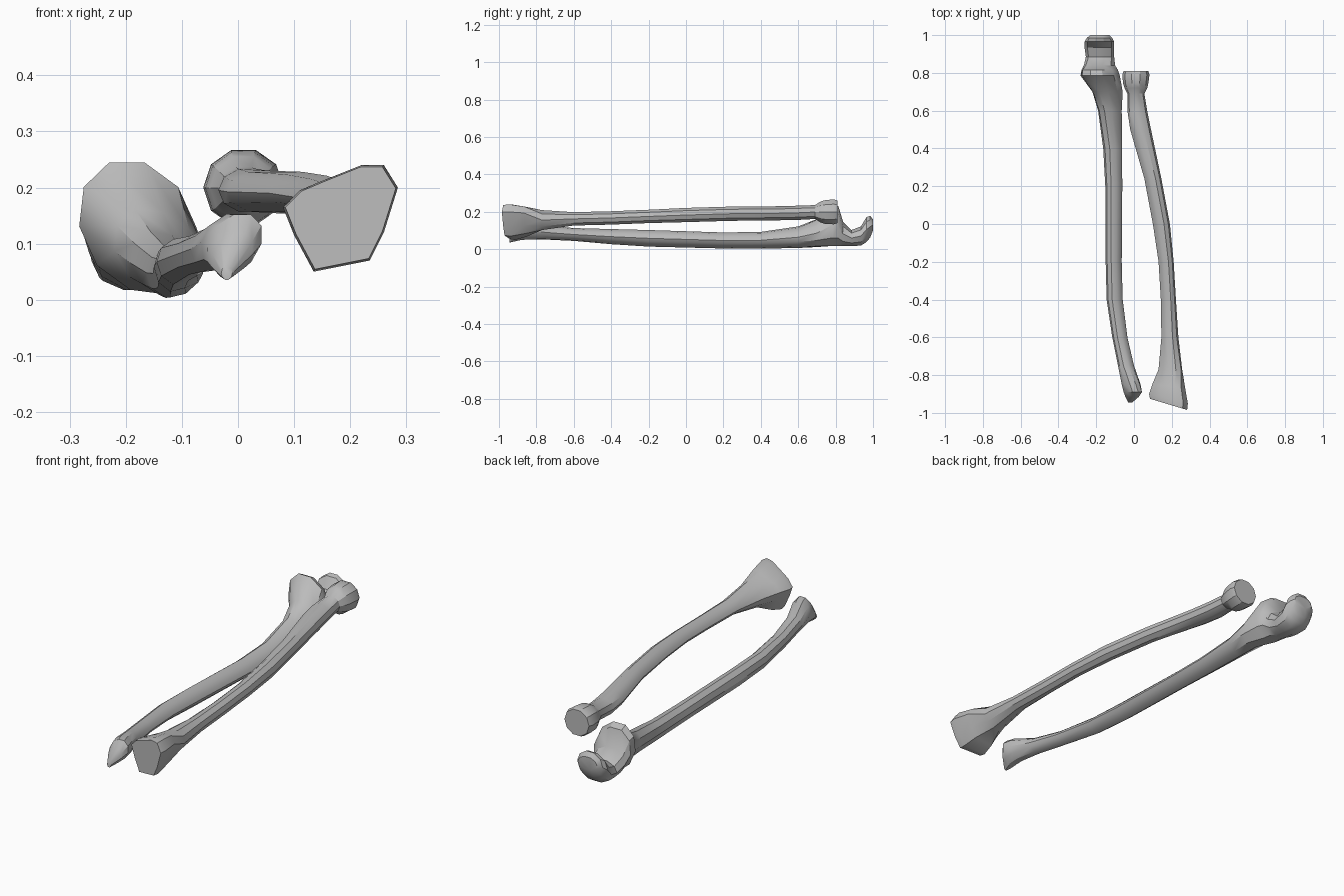
import bpy
import bmesh
import math

SIDES = 10

default_cube = bpy.data.objects.get("Cube")
if default_cube:
    bpy.data.objects.remove(default_cube, do_unlink=True)

# One plain grey bone material
bone = bpy.data.materials.new("bone grey")
bone.use_nodes = True
colour = (0.5, 0.5, 0.5, 1)
bone.diffuse_color = colour
shader = next(node for node in bone.node_tree.nodes if node.type == "BSDF_PRINCIPLED")
shader.inputs["Base Color"].default_value = colour
shader.inputs["Roughness"].default_value = 0.8


def ring(y, left, right, low, high, lean=0, crest=0):
    """Cross-section across the bone: lean shifts the top sideways,
    crest pinches the +x edge (positive) or the -x edge (negative)."""
    points = []
    for i in range(SIDES):
        angle = math.tau * i / SIDES
        across, up = math.cos(angle), math.sin(angle)
        pinch = 1 - abs(crest) * max(0, across * math.copysign(1, crest))
        x = (left + right) / 2 + across * (right - left) / 2 + lean * up
        z = (low + high) / 2 + up * pinch * (high - low) / 2 / math.sin(math.tau / 4)
        points.append((x, y, z))
    return points


def outline(points, y, slope=0, scale=1, centre=(0, 0)):
    """Free cross-section, optionally shrunk and slanted along the bone."""
    cx, cz = centre
    result = []
    for px, pz in points:
        x, z = cx + (px - cx) * scale, cz + (pz - cz) * scale
        result.append((x, y + slope * x, z))
    return result


def loft(name, rings):
    """Skin a chain of rings and close both ends."""
    bm = bmesh.new()
    loops = [[bm.verts.new(p) for p in points] for points in rings]
    for a, b in zip(loops, loops[1:]):
        for i in range(SIDES):
            j = (i + 1) % SIDES
            bm.faces.new((a[i], a[j], b[j], b[i]))
    bm.faces.new(loops[0])
    bm.faces.new(loops[-1])
    bmesh.ops.recalc_face_normals(bm, faces=bm.faces)
    mesh = bpy.data.meshes.new(name)
    bm.to_mesh(mesh)
    bm.free()
    mesh.materials.append(bone)
    part = bpy.data.objects.new(name, mesh)
    bpy.context.collection.objects.link(part)
    bpy.ops.object.select_all(action="DESELECT")
    part.select_set(True)
    bpy.context.view_layer.objects.active = part
    bpy.ops.object.shade_smooth_by_angle(angle=math.radians(32))
    return part


# Outer forearm bone: flared triangular wrist end, bowed shaft, disc head
wrist = [(.285, .2), (.26, .24), (.22, .24), (.15, .212), (.11, .195),
         (.08, .165), (.1, .115), (.135, .05), (.235, .07), (.26, .12)]
wrist_centre = (.19, .16)
radius_shaft = [
    (-.77, .13, .255, .1, .212, .01, -.2),
    (-.6, .145, .235, .125, .2, 0, -.4),
    (-.4, .142, .222, .13, .205, 0, -.5),
    (-.2, .13, .21, .138, .213, 0, -.5),
    (0, .1, .19, .143, .223, 0, -.5),
    (.24, .055, .145, .15, .23, 0, -.4),
    (.5, -.02, .09, .153, .232, 0, -.2),
    (.6, -.035, .07, .155, .235),
    (.69, -.035, .055, .16, .238),
    (.72, -.05, .07, .14, .258),
    (.745, -.058, .076, .132, .266),
    (.79, -.062, .082, .13, .27),
    (.81, -.055, .075, .137, .263),
]
radius_rings = [
    outline(wrist, -.9, slope=-.3, scale=.96, centre=wrist_centre),
    outline(wrist, -.88, slope=-.25, centre=wrist_centre),
    outline(wrist, -.84, slope=-.1, scale=.85, centre=wrist_centre),
] + [ring(*station) for station in radius_shaft]
loft("outer_forearm_bone", radius_rings)

# Inner forearm bone: knobbed wrist end, slim shaft, hooked elbow end
ulna_shaft = [
    (-.945, -.03, -.01, .035, .06),
    (-.915, -.045, .025, .04, .12, .012),
    (-.89, -.055, .042, .045, .155, .015),
    (-.85, -.065, .035, .05, .155, .01),
    (-.75, -.085, 0, .05, .13, 0, .2),
    (-.6, -.115, -.035, .043, .115, 0, .4),
    (-.4, -.145, -.06, .025, .11, 0, .5),
    (-.2, -.15, -.065, .012, .105, 0, .5),
    (.2, -.152, -.062, .002, .092, 0, .5),
    (.4, -.163, -.063, .001, .095, 0, .5),
    (.6, -.19, -.065, .004, .125, -.01, .4),
    (.7, -.22, -.06, .008, .165, -.02, .2),
    (.785, -.283, -.075, .012, .25, -.02),
    (.815, -.278, -.085, .013, .235, -.02),
    (.84, -.265, -.1, .014, .15, -.01),
    (.885, -.255, -.105, .015, .105),
    (.935, -.262, -.105, .017, .125),
    (.965, -.262, -.105, .035, .175),
    (.985, -.25, -.115, .06, .182),
    (1, -.23, -.13, .1, .16),
]
loft("inner_forearm_bone", [ring(*station) for station in ulna_shaft])
